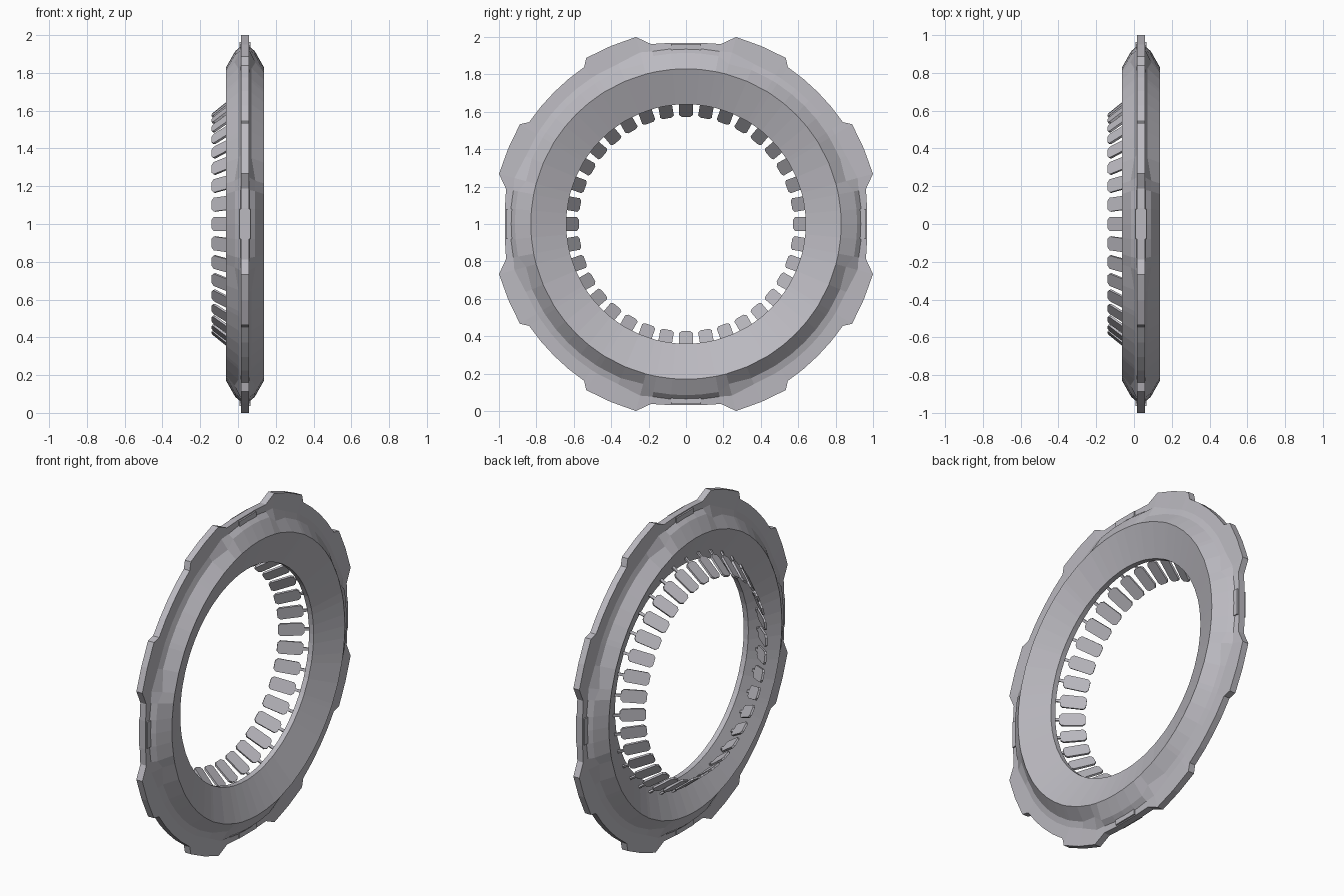
import bpy, bmesh, math
from mathutils import Vector, Matrix

cube = bpy.data.objects.get("Cube")
if cube:
    bpy.data.objects.remove(cube, do_unlink=True)

grey = bpy.data.materials.new("light_grey_metal")
grey.use_nodes = True
colour = (0.50, 0.49, 0.53, 1)
grey.diffuse_color = colour
grey.node_tree.nodes["Principled BSDF"].inputs["Base Color"].default_value = colour

MID = 0.037          # x of the ring's middle plane
CENTRE = Vector((0, 0, 1))


def finish(name, bm):
    bmesh.ops.recalc_face_normals(bm, faces=bm.faces)
    mesh = bpy.data.meshes.new(name)
    bm.to_mesh(mesh)
    bm.free()
    mesh.materials.append(grey)
    obj = bpy.data.objects.new(name, mesh)
    bpy.context.collection.objects.link(obj)
    return obj


def section(a, rim):
    """Half cross-section (radius, offset from middle plane), hole to rim."""
    if a <= 11:      # thick recessed pad at each quarter
        foot = [(0.915, 0.052), (0.94, 0.024)]
    elif a <= 15:
        foot = [(0.885, 0.055), (0.95, 0.024)]
    else:
        foot = [(0.895, 0.035), (0.93, 0.024)]
    return [(0.83, 0.1)] + foot + [(rim, 0.02)]


# Ring: one eighth of the notched outline, mirrored and repeated
octant = [(0, 0.968), (5, 0.972), (11, 0.98), (15, 1.035), (23, 1.033),
          (31, 1.036), (33, 1.0), (39, 0.998), (45, 0.997)]
quarter = [(a, a, r) for a, r in octant]
quarter += [(90 - a, a, r) for a, r in reversed(octant[1:-1])]

bm = bmesh.new()
loops = []
for q in range(4):
    for angle, a, rim in quarter:
        half = section(a, rim)
        profile = [(0.64, 0.023)] + half
        profile += [(r, -d) for r, d in reversed(half)] + [(0.64, -0.008)]
        t = math.radians(angle + 90 * q)
        loops.append([bm.verts.new(CENTRE + Vector(
            (MID + d, r * math.sin(t), r * math.cos(t)))) for r, d in profile])
for i, here in enumerate(loops):
    there = loops[(i + 1) % len(loops)]
    n = len(here)
    for j in range(n):
        k = (j + 1) % n
        bm.faces.new((here[j], here[k], there[k], there[j]))
finish("ring", bm)

# Small plates on the pads
for q in range(4):
    bm = bmesh.new()
    bmesh.ops.create_cube(bm, size=1)
    turn = Matrix.Rotation(math.radians(90 * q), 4, 'X')
    place = Matrix.Translation(CENTRE) @ turn @ Matrix.Translation((MID, 0, 0.945))
    bmesh.ops.transform(bm, verts=bm.verts,
                        matrix=place @ Matrix.Diagonal((0.06, 0.16, 0.035, 1)))
    finish("rim_pad_" + str(q + 1), bm)


def plate(bm, outline, thick, matrix):
    """Extrude an outline in the local xy plane to a thin plate."""
    face = bm.faces.new([bm.verts.new((x, y, -thick / 2)) for x, y in outline])
    top = bmesh.ops.extrude_face_region(bm, geom=[face])["geom"]
    verts = [v for v in top if isinstance(v, bmesh.types.BMVert)]
    bmesh.ops.translate(bm, verts=verts, vec=(0, 0, thick))
    bmesh.ops.transform(bm, verts=list(set(verts) | set(face.verts)), matrix=matrix)


# Fins: rounded plates on thin stems, leaning inward out of the hole
LENGTH, HALF, CUT = 0.145, 0.037, 0.014
fin_outline = [(CUT, -HALF), (LENGTH - CUT, -HALF), (LENGTH, -HALF + CUT),
               (LENGTH, HALF - CUT), (LENGTH - CUT, HALF), (CUT, HALF),
               (0, HALF - CUT), (0, CUT - HALF)]
stem_outline = [(LENGTH, -0.008), (LENGTH + 0.08, -0.008),
                (LENGTH + 0.08, 0.008), (LENGTH, 0.008)]
along = Vector((0.08, 0, 0.065)).normalized()
across = Vector((0, 1, 0))
lean = Matrix((along, across, along.cross(across))).transposed().to_4x4()
base = Matrix.Translation((-0.136, 0, 0.578)) @ lean

bm = bmesh.new()
for i in range(36):
    place = Matrix.Translation(CENTRE) @ Matrix.Rotation(math.radians(10 * i), 4, 'X') @ base
    plate(bm, fin_outline, 0.012, place)
    plate(bm, stem_outline, 0.01, place)
finish("inner_fins", bm)
